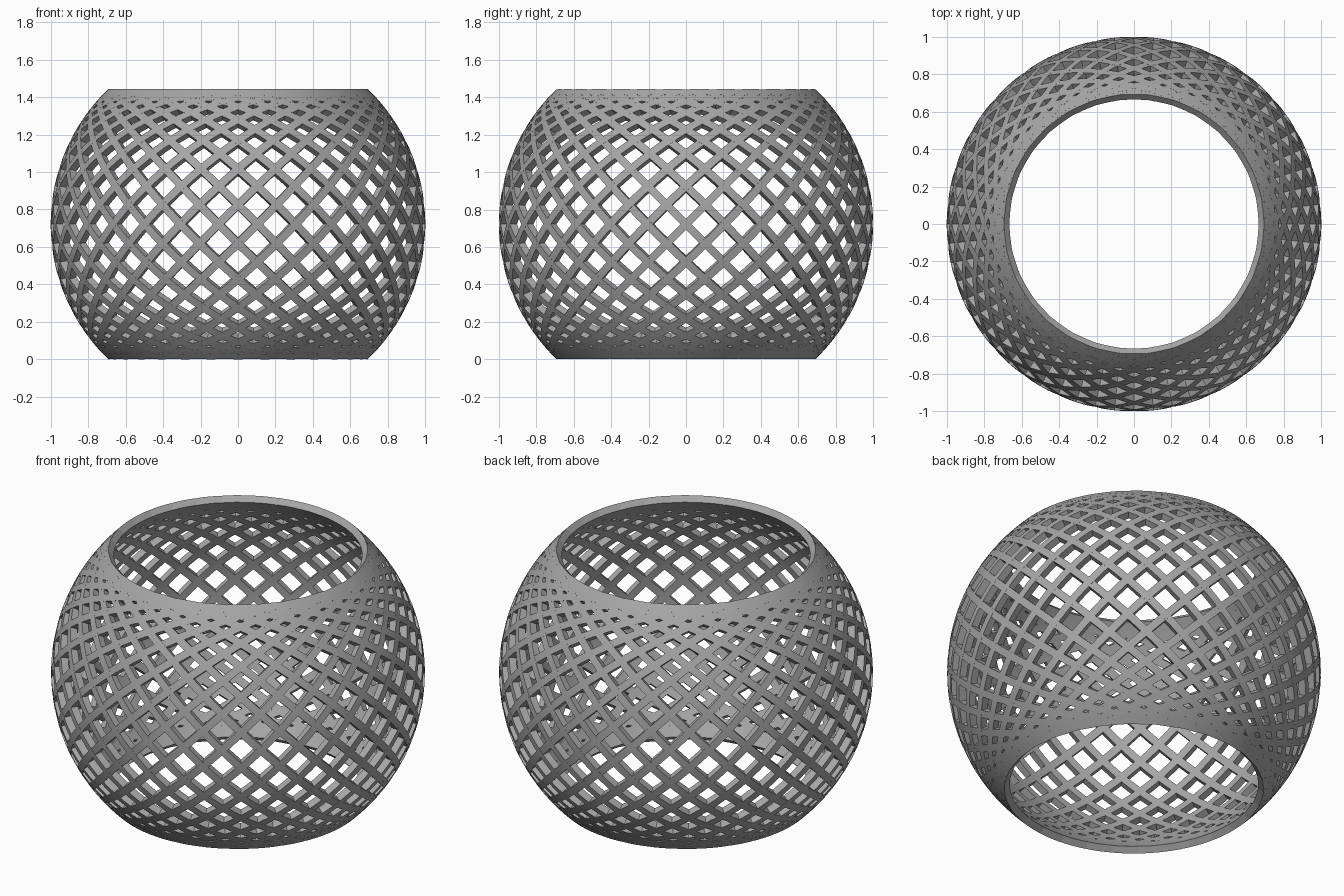
import bpy, bmesh
from math import sin, cos, pi, radians
from mathutils import Matrix

if "Cube" in bpy.data.objects:
    bpy.data.objects.remove(bpy.data.objects["Cube"])

RINGS = 30            # tilted hoops spread around the vertical axis
SEGMENTS = 128
R_OUT, R_IN = 1.0, 0.96
HALF_WIDTH = 0.021
TILT = radians(45)
CENTRE_Z = 0.722

# Dark grey finish
grey = bpy.data.materials.new("dark_grey")
grey.diffuse_color = (0.38, 0.38, 0.38, 1)
grey.use_nodes = True
grey.node_tree.nodes["Principled BSDF"].inputs["Base Color"].default_value = grey.diffuse_color

# One flat hoop with a rectangular cross-section
bm = bmesh.new()
section = [(R_OUT, -HALF_WIDTH), (R_OUT, HALF_WIDTH),
           (R_IN, HALF_WIDTH), (R_IN, -HALF_WIDTH)]
loops = []
for i in range(SEGMENTS):
    a = 2 * pi * i / SEGMENTS
    loops.append([bm.verts.new((r * cos(a), r * sin(a), h)) for r, h in section])
for i in range(SEGMENTS):
    p, q = loops[i], loops[(i + 1) % SEGMENTS]
    for j in range(4):
        k = (j + 1) % 4
        bm.faces.new((p[j], q[j], q[k], p[k]))
bmesh.ops.recalc_face_normals(bm, faces=bm.faces[:])
hoop = bpy.data.meshes.new("lattice_hoop")
bm.to_mesh(hoop)
bm.free()
hoop.materials.append(grey)

# Hoops tilted and turned around z weave the open globe
for n in range(RINGS):
    ob = bpy.data.objects.new(f"lattice_hoop_{n + 1:02d}", hoop)
    ob.matrix_world = (Matrix.Translation((0, 0, CENTRE_Z))
                       @ Matrix.Rotation(2 * pi * n / RINGS, 4, 'Z')
                       @ Matrix.Rotation(TILT, 4, 'X'))
    bpy.context.collection.objects.link(ob)
    ob.select_set(True)
    bpy.context.view_layer.objects.active = ob

bpy.ops.object.shade_smooth_by_angle(angle=radians(30))
